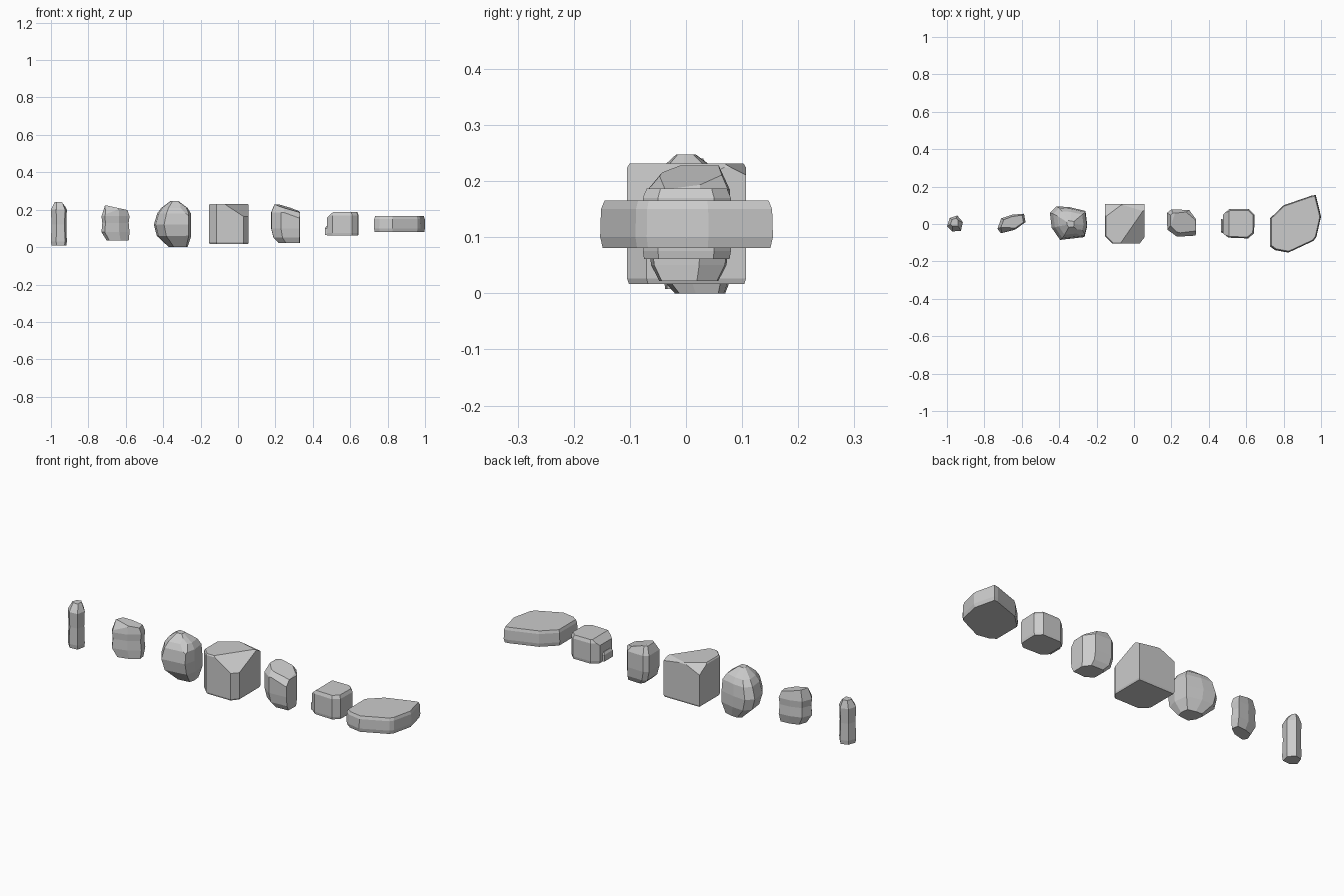
import bpy, bmesh
from mathutils import Vector


def rock(name, outline, levels, cuts=()):
    """Loft a footprint through (z, scale, dx, dy) levels, then chip it with planes."""
    cx = (min(p[0] for p in outline) + max(p[0] for p in outline)) / 2
    cy = (min(p[1] for p in outline) + max(p[1] for p in outline)) / 2
    bm = bmesh.new()
    rings = [[bm.verts.new((cx + (x - cx) * s + dx, cy + (y - cy) * s + dy, z))
              for x, y in outline] for z, s, dx, dy in levels]
    n = len(outline)
    for a, b in zip(rings, rings[1:]):
        for i in range(n):
            j = (i + 1) % n
            bm.faces.new((a[i], a[j], b[j], b[i]))
    bm.faces.new(rings[0])
    bm.faces.new(rings[-1])
    for co, no in cuts:
        r = bmesh.ops.bisect_plane(bm, geom=bm.verts[:] + bm.edges[:] + bm.faces[:],
                                   plane_co=Vector(co), plane_no=Vector(no).normalized(),
                                   clear_outer=True)
        edges = [e for e in r["geom_cut"] if isinstance(e, bmesh.types.BMEdge)]
        bmesh.ops.holes_fill(bm, edges=edges, sides=0)
    bmesh.ops.recalc_face_normals(bm, faces=bm.faces[:])
    me = bpy.data.meshes.new(name)
    bm.to_mesh(me)
    bm.free()
    ob = bpy.data.objects.new(name, me)
    bpy.context.collection.objects.link(ob)
    return ob


# Slim upright stone with a slight waist
rock("pillar_stone",
     [(-1, -.012), (-.972, -.04), (-.925, -.036), (-.915, .01), (-.945, .045), (-.985, .032)],
     [(.008, .93, 0, 0), (.03, 1, 0, 0), (.12, .93, 0, 0), (.2, 1, 0, 0), (.24, .55, 0, .005)],
     [((-.915, 0, .205), (1, 0, .75)), ((-.94, -.04, .2), (0, -1, .7))])

# Thin slanted stone
rock("wedge_stone",
     [(-.73, -.025), (-.712, -.05), (-.635, -.03), (-.58, .01), (-.588, .055), (-.65, .05), (-.71, .03)],
     [(.034, .78, .012, 0), (.08, 1, 0, 0), (.13, .94, 0, 0), (.165, 1, 0, 0), (.222, .75, 0, 0)],
     [((-.7, 0, .222), (.22, 0, 1)), ((-.65, -.045, .17), (.1, -1, .6))])

# Pointed boulder, undercut at the front
rock("pointed_boulder",
     [(-.45, .06), (-.44, -.02), (-.395, -.085), (-.265, -.07), (-.25, -.01), (-.26, .07),
      (-.345, .09), (-.415, .095)],
     [(0, .5, .03, .02), (.06, .92, .008, .005), (.12, 1, 0, 0), (.18, .9, .008, 0),
      (.21, .7, .01, 0), (.247, .2, .01, -.005)],
     [((-.35, -.075, .065), (.15, -1, -.8)), ((-.29, -.06, .19), (.5, -.8, .8))])

# Large cubic block with chipped corners
rock("cubic_block",
     [(-.155, -.065), (-.115, -.105), (.03, -.105), (.057, -.07), (.057, .107), (-.155, .107)],
     [(.017, .97, 0, 0), (.026, 1, 0, 0), (.224, 1, 0, 0), (.231, .96, 0, 0)],
     [((.057, -.03, .18), (.65, -.45, 1)), ((-.13, .107, .2), (-.45, .6, 1)),
      ((.03, .107, .215), (.15, .5, 1))])

# Leaning stone
rock("leaning_stone",
     [(.177, .06), (.178, -.03), (.23, -.068), (.33, -.062), (.332, .025), (.295, .075), (.2, .078)],
     [(.022, .72, .02, 0), (.05, .92, .006, 0), (.1, 1, 0, 0), (.185, 1, 0, 0), (.228, .62, -.012, .008)],
     [((.21, 0, .225), (.3, -.1, 1)), ((.3, -.06, .17), (.35, -1, .8))])

# Small squat stone and its side ledge
rock("squat_stone",
     [(.475, -.05), (.505, -.073), (.61, -.077), (.642, -.05), (.645, .05), (.615, .08), (.51, .08), (.475, .05)],
     [(.061, .97, 0, 0), (.075, 1, 0, 0), (.17, 1, 0, 0), (.187, .91, 0, 0)],
     [((.5, 0, .18), (-.9, 0, 1))])
rock("squat_stone_ledge",
     [(.465, -.045), (.5, -.055), (.5, .035), (.465, .025)],
     [(.065, 1, 0, 0), (.1, 1, 0, 0), (.112, .8, .004, 0)])

# Wide flat slab
rock("flat_slab",
     [(.727, -.12), (.755, -.14), (.825, -.153), (.96, -.09), (.975, -.07), (1, .04), (.972, .155),
      (.95, .152), (.8, .1), (.727, .03)],
     [(.081, .97, 0, 0), (.1, 1, 0, 0), (.15, .99, 0, 0), (.165, .95, 0, 0)])
